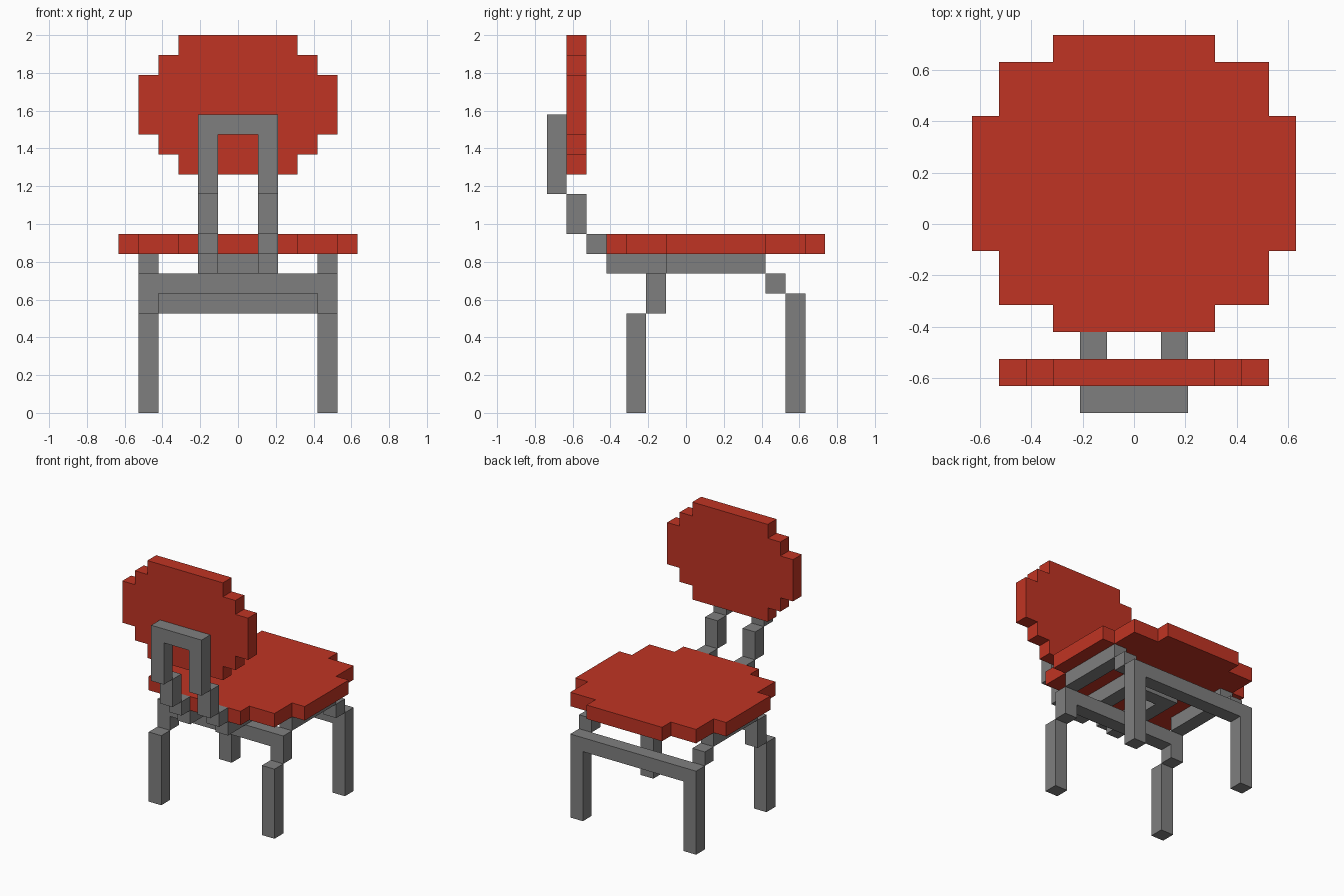
import bpy, bmesh
from mathutils import Vector

cube = bpy.data.objects.get("Cube")
if cube:
    bpy.data.objects.remove(cube, do_unlink=True)

U = 2 / 19  # one block


def material(name, rgb):
    m = bpy.data.materials.new(name)
    m.use_nodes = True
    m.diffuse_color = (*rgb, 1)
    m.node_tree.nodes["Principled BSDF"].inputs["Base Color"].default_value = (*rgb, 1)
    return m


RED = material("red_cushion", (0.53, 0.034, 0.017))
GREY = material("grey_metal", (0.212, 0.212, 0.212))


def slab(name, outline, plane, lo, hi, mat):
    """Extrude a 2D outline, in blocks; 'XY' goes along z, 'XZ' along y."""
    place = (lambda a, b, d: (a, b, d)) if plane == "XY" else (lambda a, b, d: (a, d, b))
    bm = bmesh.new()
    face = bm.faces.new([bm.verts.new(Vector(place(a, b, lo)) * U) for a, b in outline])
    ext = bmesh.ops.extrude_face_region(bm, geom=[face])["geom"]
    verts = [g for g in ext if isinstance(g, bmesh.types.BMVert)]
    bmesh.ops.translate(bm, verts=verts, vec=Vector(place(0, 0, hi - lo)) * U)
    bmesh.ops.recalc_face_normals(bm, faces=bm.faces)
    mesh = bpy.data.meshes.new(name)
    bm.to_mesh(mesh)
    bm.free()
    mesh.materials.append(mat)
    ob = bpy.data.objects.new(name, mesh)
    bpy.context.collection.objects.link(ob)
    return ob


def stepped(rows):
    """Symmetric stepped disc from rows of (start, end, half width)."""
    right = [p for a, b, w in rows for p in ((w, a), (w, b))]
    return right + [(-x, y) for x, y in reversed(right)]


def arch(out, a, b):
    """Two bars from a to b, joined by a crossbar at the b end."""
    i = out - 1
    return [(-out, a), (-out, b), (out, b), (out, a),
            (i, a), (i, b - 1), (-i, b - 1), (-i, a)]


def pair(name, inner, y0, y1, z0, z1):
    """A box on each side of the chair."""
    for side, s in (("left", 1), ("right", -1)):
        x0, x1 = s * inner, s * (inner + 1)
        slab(f"{side}_{name}", [(x0, z0), (x1, z0), (x1, z1), (x0, z1)], "XZ", y0, y1, GREY)


# Cushions
slab("seat", stepped([(-4, -3, 3), (-3, -1, 5), (-1, 4, 6), (4, 6, 5), (6, 7, 3)]),
     "XY", 8, 9, RED)
slab("backrest", stepped([(12, 13, 3), (13, 14, 4), (14, 17, 5), (17, 18, 4), (18, 19, 3)]),
     "XZ", -6, -5, RED)

# Backrest support, stepping up from under the seat
slab("backrest_arch", arch(2, 11, 15), "XZ", -7, -6, GREY)
pair("backrest_post", 1, -6, -5, 9, 11)
pair("backrest_joint", 1, -5, -4, 8, 9)
slab("under_seat_arch", arch(2, -4, 2), "XY", 7, 8, GREY)

# Leg frame
pair("side_rail", 4, -1, 4, 7, 8)
slab("backrest_side_crossbar", arch(5, 5, 7), "XZ", -2, -1, GREY)
pair("backrest_side_leg", 4, -3, -2, 0, 5)
pair("rail_joint", 4, 4, 5, 6, 7)
slab("open_side_legs", arch(5, 0, 6), "XZ", 5, 6, GREY)
